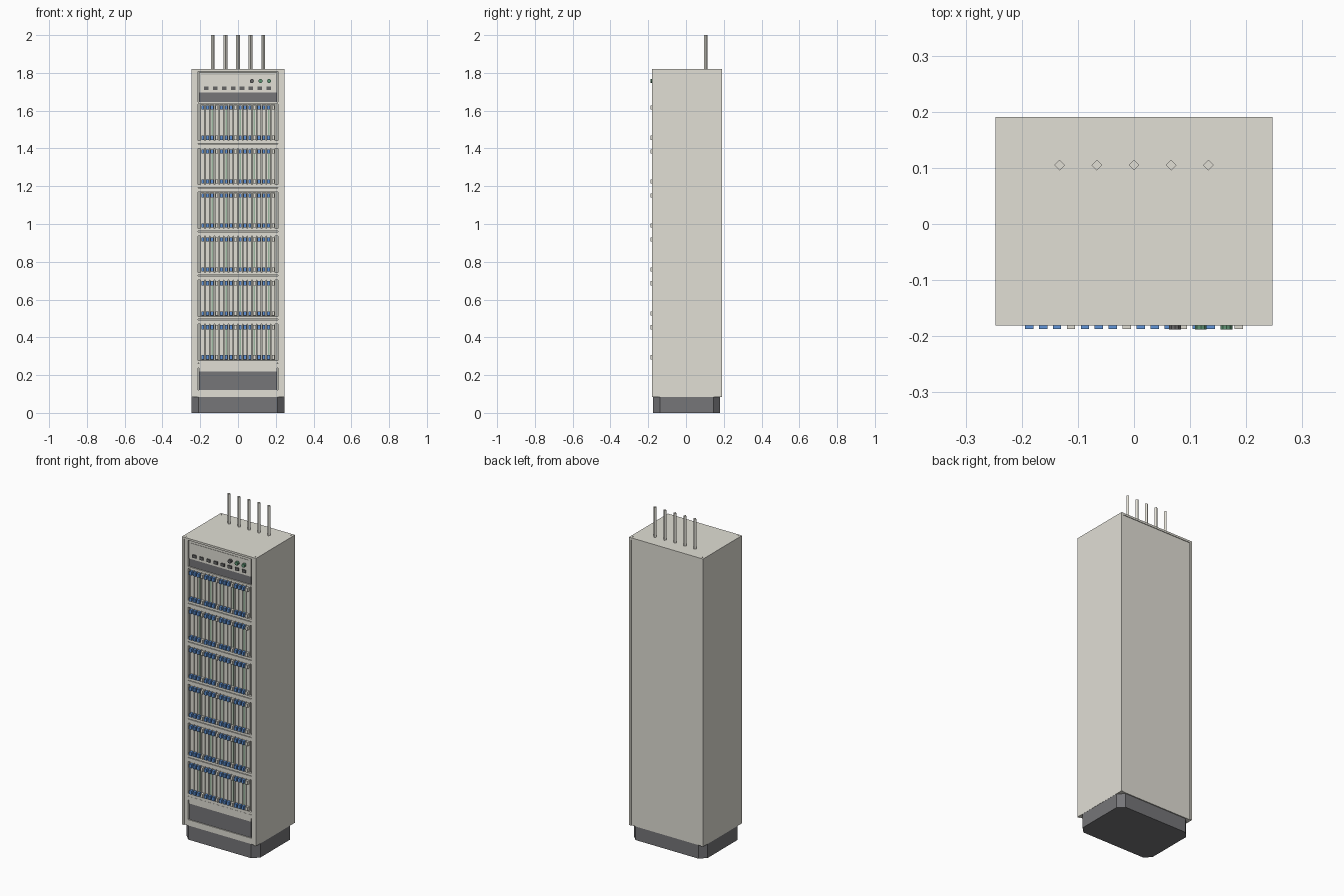
import bpy, bmesh, math
from mathutils import Matrix

if "Cube" in bpy.data.objects:
    bpy.data.objects.remove(bpy.data.objects["Cube"])


def material(name, rgb):
    m = bpy.data.materials.new(name)
    m.diffuse_color = (*rgb, 1)
    m.use_nodes = True
    m.node_tree.nodes["Principled BSDF"].inputs["Base Color"].default_value = m.diffuse_color
    return m


CREAM = material("warm grey paint", (0.75, 0.735, 0.665))
DARK = material("dark grey", (0.18, 0.18, 0.19))
BUTTON = material("button grey", (0.13, 0.13, 0.13))
GAP = material("card gap grey", (0.42, 0.42, 0.38))
BLUE = material("handle blue", (0.12, 0.30, 0.70))
GREEN = material("lamp green", (0.11, 0.29, 0.17))
EDGE = material("circuit board green", (0.33, 0.48, 0.35))


def finish(name, bm, mat):
    me = bpy.data.meshes.new(name)
    bmesh.ops.recalc_face_normals(bm, faces=bm.faces)
    bm.to_mesh(me)
    bm.free()
    me.materials.append(mat)
    ob = bpy.data.objects.new(name, me)
    bpy.context.collection.objects.link(ob)
    return ob


def boxes(name, spans, mat):
    """One object from a list of (x0, x1, y0, y1, z0, z1) boxes."""
    bm = bmesh.new()
    for x0, x1, y0, y1, z0, z1 in spans:
        m = Matrix.Translation(((x0 + x1) / 2, (y0 + y1) / 2, (z0 + z1) / 2))
        m = m @ Matrix.Diagonal((x1 - x0, y1 - y0, z1 - z0, 1))
        bmesh.ops.create_cube(bm, size=1, matrix=m)
    return finish(name, bm, mat)


def cylinders(name, centres, r, depth, sides, mat, forward=False):
    bm = bmesh.new()
    for c in centres:
        m = Matrix.Translation(c)
        if forward:
            m = m @ Matrix.Rotation(math.pi / 2, 4, 'X')
        bmesh.ops.create_cone(bm, cap_ends=True, segments=sides, radius1=r,
                              radius2=r, depth=depth, matrix=m)
    return finish(name, bm, mat)


FRONT, BACK = -0.181, 0.191
Z0, Z1 = 0.085, 1.82

# plinth with cut corners
bm = bmesh.new()
a, c, y0, y1 = 0.246, 0.036, -0.174, 0.181
outline = [(-a + c, y0), (a - c, y0), (a, y0 + c), (a, y1 - c),
           (a - c, y1), (-a + c, y1), (-a, y1 - c), (-a, y0 + c)]
f = bm.faces.new([bm.verts.new((x, y, 0)) for x, y in outline])
r = bmesh.ops.extrude_face_region(bm, geom=[f])
for v in r['geom']:
    if isinstance(v, bmesh.types.BMVert):
        v.co.z = Z0
finish("plinth", bm, DARK)

# cabinet shell
for s, side in ((-1, "left"), (1, "right")):
    xs = sorted((s * 0.233, s * 0.247))
    boxes(side + "_side_panel", [(*xs, FRONT, BACK, Z0, Z1)], CREAM)
    xs = sorted((s * 0.211, s * 0.233))
    boxes(side + "_front_post", [(*xs, FRONT + 0.006, -0.15, Z0, 1.808)], CREAM)
boxes("back_panel", [(-0.233, 0.233, 0.17, BACK - 0.004, Z0, 1.81)], CREAM)
boxes("top_panel", [(-0.233, 0.233, FRONT, BACK - 0.0005, 1.808, Z1)], CREAM)
boxes("bottom_panel", [(-0.233, 0.233, -0.15, 0.17, Z0, 0.10)], CREAM)
boxes("inner_backing", [(-0.211, 0.211, -0.160, -0.14, Z0, 1.808)], GAP)
cylinders("top_screws", [(x, y, Z1) for x in (-0.231, 0.231) for y in (-0.163, 0.174)],
          0.003, 0.003, 8, CREAM)

# cable rods
cylinders("cable_rods", [(i * 0.0663, 0.105, 1.905) for i in range(-2, 3)],
          0.0095, 0.19, 4, CREAM)

# control panel with buttons and lamps
boxes("control_panel", [(-0.206, 0.206, -0.172, -0.15, 1.695, 1.803)], CREAM)
boxes("control_panel_groove", [(-0.195, 0.195, -0.1735, -0.17, 1.790, 1.792)], GAP)
boxes("push_buttons", [(x - 0.012, x + 0.012, -0.179, -0.17, 1.710, 1.727)
                       for x in [-0.168 + 0.0473 * i for i in range(8)]], BUTTON)
cylinders("dark_knob", [(0.073, -0.178, 1.757)], 0.011, 0.02, 10, BUTTON, True)
cylinders("green_lamps", [(x, -0.178, 1.757) for x in (0.119, 0.165)],
          0.011, 0.02, 10, GREEN, True)
boxes("upper_vent", [(-0.206, 0.206, -0.168, -0.15, 1.645, 1.695)], DARK)

# card racks: sixteen cards in each of six rows
cards, edges, blue, pale, rails = [], [], [], [], []
for row in range(6):
    z = 1.616 - 0.2325 * row          # upper handle centre
    zl = z - 0.159                    # lower handle centre
    rails.append((-0.211, 0.211, -0.175, -0.15, zl - 0.030, zl - 0.016))
    rails.append((-0.211, 0.211, -0.173, -0.15, zl - 0.056, zl - 0.034))
    for i in range(16):
        x = -0.187 + 0.0249 * i
        cards.append((x - 0.0105, x + 0.0105, -0.169, -0.15, zl - 0.015, z + 0.017))
        if i % 3 == 2:
            edges.append((x - 0.004, x + 0.004, -0.171, -0.165, zl + 0.013, z - 0.013))
        group = pale if i % 4 == 3 else blue
        for h in (z, zl):
            group.append((x - 0.0075, x + 0.0075, -0.187, -0.165, h - 0.011, h + 0.011))
rails.append((-0.211, 0.211, -0.175, -0.15, 1.635, 1.646))
boxes("card_faceplates", cards, CREAM)
boxes("card_board_edges", edges, EDGE)
boxes("blue_card_handles", blue, BLUE)
boxes("pale_card_handles", pale, CREAM)
boxes("shelf_rails", rails, CREAM)

# lower front
boxes("lower_panel", [(-0.206, 0.206, -0.172, -0.15, 0.218, 0.268)], CREAM)
boxes("lower_vent", [(-0.206, 0.206, -0.168, -0.15, 0.12, 0.218)], DARK)
boxes("bottom_rail", [(-0.211, 0.211, -0.174, -0.15, Z0, 0.12)], CREAM)
